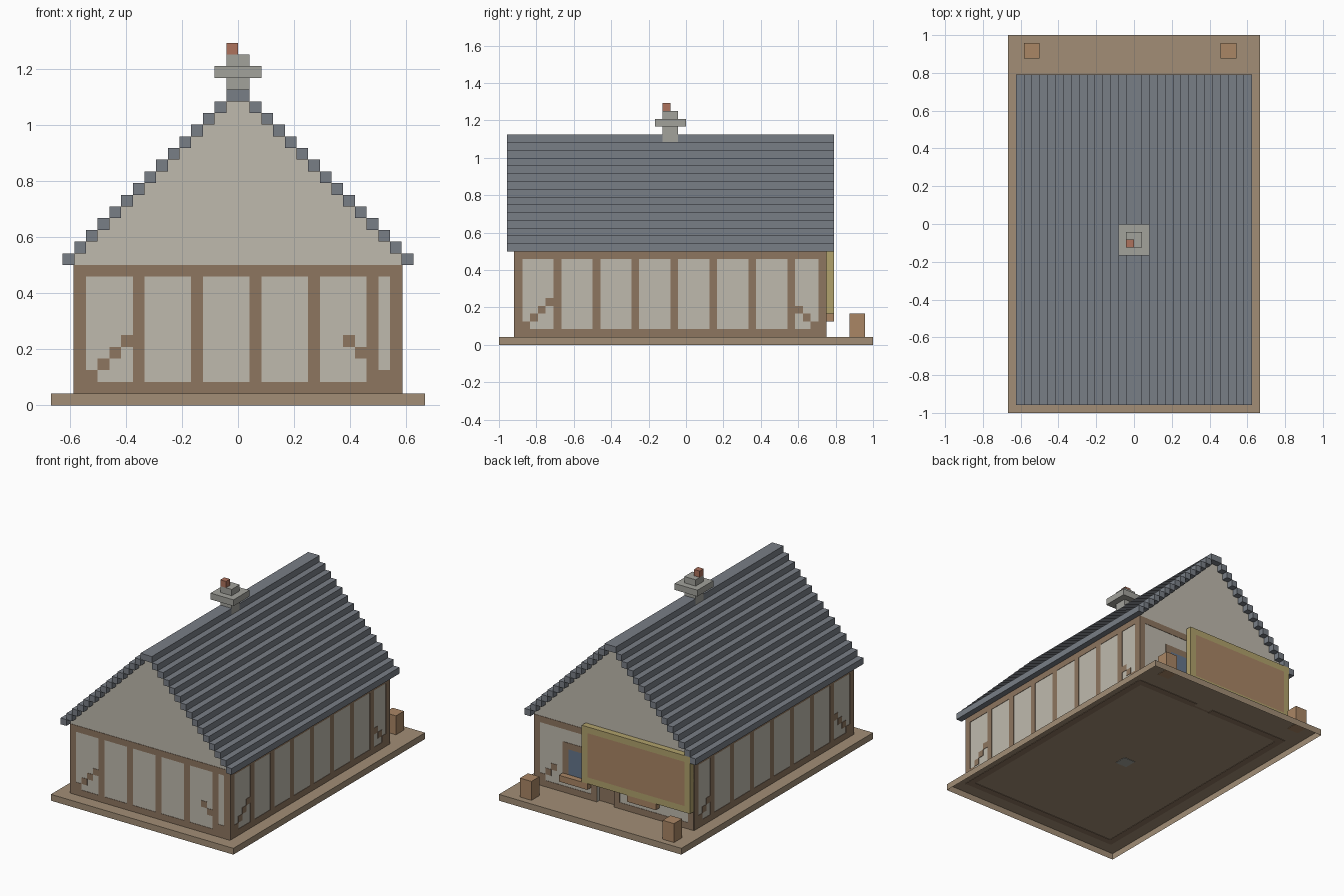
import bpy, bmesh

if "Cube" in bpy.data.objects:
    bpy.data.objects.remove(bpy.data.objects["Cube"])

V = 1 / 24      # one block of the grid
E = 0.06        # tiny proud offset of the timbers, in blocks


def material(name, rgb):
    m = bpy.data.materials.new(name)
    m.diffuse_color = (*rgb, 1)
    m.use_nodes = True
    m.node_tree.nodes["Principled BSDF"].inputs["Base Color"].default_value = m.diffuse_color
    return m


PLASTER = material("plaster", (0.52, 0.49, 0.42))
TIMBER = material("timber", (0.27, 0.18, 0.115))
SLATE = material("slate", (0.19, 0.21, 0.24))
EARTH = material("earth", (0.36, 0.27, 0.18))
STONE = material("stone", (0.36, 0.36, 0.33))
BRICK = material("brick", (0.42, 0.17, 0.11))
GLASS = material("glass", (0.13, 0.18, 0.26))
GOLD = material("gold", (0.44, 0.36, 0.15))
CRATE = material("crate_wood", (0.40, 0.24, 0.13))


def part(name, mat, boxes, open_bottom=False):
    """One object from boxes given as x0, x1, y0, y1, z0, z1 in blocks."""
    bm = bmesh.new()
    for x0, x1, y0, y1, z0, z1 in boxes:
        cube = bmesh.ops.create_cube(bm, size=1)
        for v in cube["verts"]:
            v.co = ((x0 if v.co.x < 0 else x1) * V,
                    (y0 if v.co.y < 0 else y1) * V,
                    (z0 if v.co.z < 0 else z1) * V)
    bm.normal_update()
    if open_bottom:
        low = [f for f in bm.faces if f.normal.z < -0.5]
        bmesh.ops.delete(bm, geom=low, context="FACES")
    me = bpy.data.meshes.new(name)
    bm.to_mesh(me)
    bm.free()
    me.materials.append(mat)
    ob = bpy.data.objects.new(name, me)
    bpy.context.collection.objects.link(ob)
    return ob


def mirrored(boxes):
    return boxes + [(-b[1], -b[0], *b[2:]) for b in boxes]


# ground slab, open underneath
part("base", EARTH, [(-16, 16, -24, 24, 0, 1)], open_bottom=True)

# plaster walls, with a doorway left in the back wall
part("side_walls", PLASTER, mirrored([(13, 14, -22, 18, 1, 12)]))
part("front_wall", PLASTER, [(-13, 13, -22, -21, 1, 12)])
part("back_wall", PLASTER, [(-13, 0, 17, 18, 1, 12), (3, 13, 17, 18, 1, 12),
                            (0, 3, 17, 18, 8, 12)])
part("door", TIMBER, [(0, 3, 17, 17.4, 1, 8)])

# stepped gables
for name, y in (("front_gable", -22), ("back_gable", 17)):
    part(name, PLASTER, [(-14 + i, 14 - i, y, y + 1, 12 + i, 13 + i) for i in range(14)])

# side framing: sill, top plate, posts and stepped braces
a, b = 13, 14 + E
side = [(a, b, -22, 18, 1 - E, 2), (a, b, -22, 18, 11, 12)]
side += [(a, b, y, y + 1, 2, 11) for y in (-22, -17, -12, -7, -2, 3, 8, 13, 17)]
side += [(a, b, -21 + i, -20 + i, 2 + i, 3 + i) for i in range(4)]
side += [(a, b, 16 - i, 17 - i, 2 + i, 3 + i) for i in range(3)]
part("side_timbers", TIMBER, mirrored(side))

# front framing
a, b = -22 - E, -21
front = [(-14, 14, a, b, 1 - E, 2), (-14, 14, a, b, 11, 12)]
front += [(x, x + 1, a, b, 2, 11) for x in (-14, -9, -4, 1, 6, 11, 13)]
front += [(-13 + i, -12 + i, a, b, 2 + i, 3 + i) for i in range(4)]
front += [(12 - i, 13 - i, a, b, 2 + i, 3 + i) for i in range(4)]
part("front_timbers", TIMBER, front)

# back framing around the doorway
a, b = 17, 18 + E
back = [(-14, 0, a, b, 1 - E, 2), (3, 14, a, b, 1 - E, 2), (-14, 14, a, b, 11, 12)]
back += [(x, x + 1, a, b, 2, 11) for x in (-14, -1, 3, 13)]
back += [(12 - i, 13 - i, a, b, 2 + i, 3 + i) for i in range(3)]
part("back_timbers", TIMBER, back)

# back windows: frame, glass and projecting sill box
for name, x0, x1 in (("left_window", 4, 9), ("right_window", -8, -3)):
    part(name + "_frame", TIMBER, [(x0, x0 + 1, a, b, 4, 8), (x1 - 1, x1, a, b, 4, 8),
                                   (x0, x1, a, b, 8, 9)])
    part(name + "_glass", GLASS, [(x0 + 1, x1 - 1, a, b, 4, 8)])
    part(name + "_sill", CRATE, [(x0, x1, 18, 19, 3, 4)])

# blank sign board with a gold border
part("sign_border", GOLD, [(-14, 5, 18, 19, 4, 5), (-14, 5, 18, 19, 12, 13),
                           (-14, -13, 18, 19, 5, 12), (4, 5, 18, 19, 5, 12)])
part("sign_board", CRATE, [(-13, 4, 18, 19, 5, 12)])

# stepped roof, ridge split around the chimney
part("roof_courses", SLATE, mirrored([(14 - i, 15 - i, -23, 19, 12 + i, 13 + i)
                                      for i in range(14)]))
part("roof_ridge", SLATE, [(-1, 1, -23, -3, 26, 27), (-1, 1, -1, 19, 26, 27)])

# chimney
part("chimney_stack", STONE, [(-1, 1, -3, -1, 1 - E, 28)])
part("chimney_cap", STONE, [(-2, 2, -4, 0, 28, 29)])
part("chimney_top", STONE, [(-1, 1, -3, -1, 29, 30)])
part("chimney_brick", BRICK, [(-1, 0, -3, -2, 30, 31)])

# crates on the porch
for name, x in (("left_crate", 11), ("right_crate", -14)):
    part(name, CRATE, [(x, x + 2, 21, 23, 1 - E, 4)])
